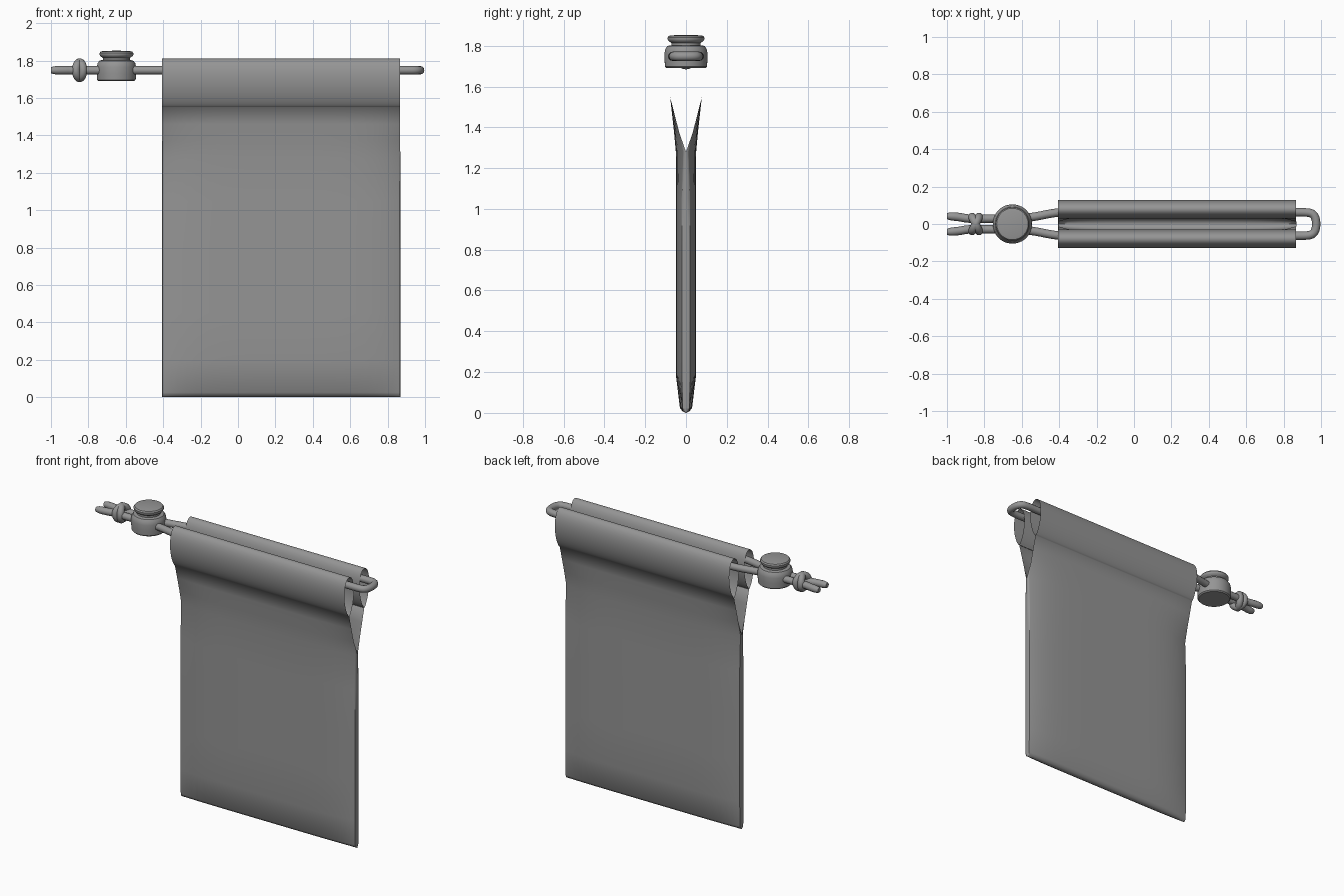
import bpy, bmesh, math
from mathutils import Vector

if "Cube" in bpy.data.objects:
    bpy.data.objects.remove(bpy.data.objects["Cube"])

CORD_Z = 1.748
CORD_R = 0.0225

GREY = bpy.data.materials.new("dark_grey")
GREY.diffuse_color = (0.3, 0.3, 0.3, 1)
GREY.use_nodes = True
GREY.node_tree.nodes["Principled BSDF"].inputs["Base Color"].default_value = GREY.diffuse_color


def finish(name, bm, angle=40):
    bmesh.ops.remove_doubles(bm, verts=bm.verts, dist=0.0004)
    bmesh.ops.recalc_face_normals(bm, faces=bm.faces)
    me = bpy.data.meshes.new(name)
    bm.to_mesh(me)
    bm.free()
    me.materials.append(GREY)
    ob = bpy.data.objects.new(name, me)
    bpy.context.collection.objects.link(ob)
    bpy.ops.object.select_all(action='DESELECT')
    bpy.context.view_layer.objects.active = ob
    ob.select_set(True)
    bpy.ops.object.shade_smooth_by_angle(angle=math.radians(angle))
    return ob


def skin(bm, rows, closed=False):
    vs = [[bm.verts.new(p) for p in r] for r in rows]
    n = len(rows[0])
    for a, b in zip(vs, vs[1:]):
        for i in range(n if closed else n - 1):
            j = (i + 1) % n
            bm.faces.new((a[i], a[j], b[j], b[i]))


# Pouch: two cloth panels joined at the sides and bottom, each ending in a channel
X0, X1 = -0.405, 0.865
# height, depth at the middle, depth at the side edge
rows = [(0, 0, 0), (0.008, 0.018, 0.012), (0.025, 0.03, 0.017), (0.19, 0.05, 0.02),
        (0.45, 0.05, 0.02), (0.75, 0.05, 0.02), (1.05, 0.05, 0.02), (1.28, 0.05, 0.012),
        (1.37, 0.058, 0.032), (1.46, 0.068, 0.055), (1.55, 0.078, 0.078)]
SEAM_ROWS = 8
N = 24
ts = [math.sin(math.pi / 2 * (2 * i / N - 1)) for i in range(N + 1)]
bm = bmesh.new()
for s in (-1, 1):
    grid = []
    for k, (z, c, e) in enumerate(rows):
        line = []
        for t in ts:
            y = e + (c - e) * (1 - abs(t) ** 6)
            line.append((X0 + (X1 - X0) * (t + 1) / 2, s * y, z))
        a, b = Vector(line[0]), Vector(line[-1])
        if k < SEAM_ROWS:
            a = Vector((X0 - 0.001, 0, z))
            b = Vector((X1 + 0.004, 0, z))
        grid.append([a] + line + [b])
    # teardrop channel, closing just inside the stitch line
    M = 32
    for i in range(1, M + 1):
        u = 2 * math.pi * i / M
        z = 1.68 - 0.13 * math.cos(u)
        y = 0.079 + 0.058 * math.sin(u) * abs(math.sin(u / 2)) ** 0.5
        if i == M:
            y = 0.0765
        line = [(X0 + (X1 - X0) * (t + 1) / 2, s * y, z) for t in ts]
        grid.append([line[0]] + line + [line[-1]])
    skin(bm, grid)
finish("pouch", bm, 60)

# Drawstring: one cord doubled back at the right end
half = [(-1.0, 0.042), (-0.985, 0.042), (-0.93, 0.037), (-0.89, 0.028), (-0.8, 0.028),
        (-0.68, 0.03), (-0.56, 0.032), (-0.41, 0.064), (-0.3, 0.066), (0.3, 0.066),
        (0.86, 0.062), (0.91, 0.063), (0.955, 0.058), (0.974, 0.026)]
path = half + [(x, -y) for x, y in reversed(half)]
cu = bpy.data.curves.new("drawstring", 'CURVE')
cu.dimensions = '3D'
cu.bevel_depth = CORD_R
cu.bevel_resolution = 4
cu.use_fill_caps = True
cu.materials.append(GREY)
sp = cu.splines.new('NURBS')
sp.points.add(len(path) - 1)
for p, (x, y) in zip(sp.points, path):
    p.co = (x, y, CORD_Z, 1)
sp.points[0].radius = sp.points[-1].radius = 0.7
sp.order_u = 3
sp.use_endpoint_u = True
sp.resolution_u = 8
bpy.context.collection.objects.link(bpy.data.objects.new("drawstring", cu))

# Knot: two crossed turns of cord
for i, tilt in enumerate((-26, 26)):
    bpy.ops.mesh.primitive_torus_add(
        major_radius=0.042, minor_radius=0.022, major_segments=32, minor_segments=14,
        location=(-0.847, 0, CORD_Z), rotation=(0, math.pi / 2, math.radians(tilt)))
    ob = bpy.context.object
    ob.name = f"knot_turn_{i + 1}"
    ob.data.materials.append(GREY)
    bpy.ops.object.shade_smooth()


def lathe(name, profile, x):
    bm = bmesh.new()
    S = 48
    skin(bm, [[(x + r * math.cos(2 * math.pi * i / S), r * math.sin(2 * math.pi * i / S), z)
               for i in range(S)] for r, z in profile], closed=True)
    return finish(name, bm, 35)


# Cord lock: barrel with a push button
lathe("lock_barrel", [(0, 1.69), (0.096, 1.69), (0.103, 1.697), (0.105, 1.73), (0.105, 1.765),
                      (0.101, 1.785), (0.092, 1.798), (0.08, 1.802), (0, 1.802)], -0.65)
lathe("lock_button", [(0, 1.795), (0.072, 1.795), (0.072, 1.814), (0.086, 1.823),
                      (0.09, 1.831), (0.09, 1.84), (0.084, 1.848), (0.07, 1.851), (0, 1.853)], -0.65)
